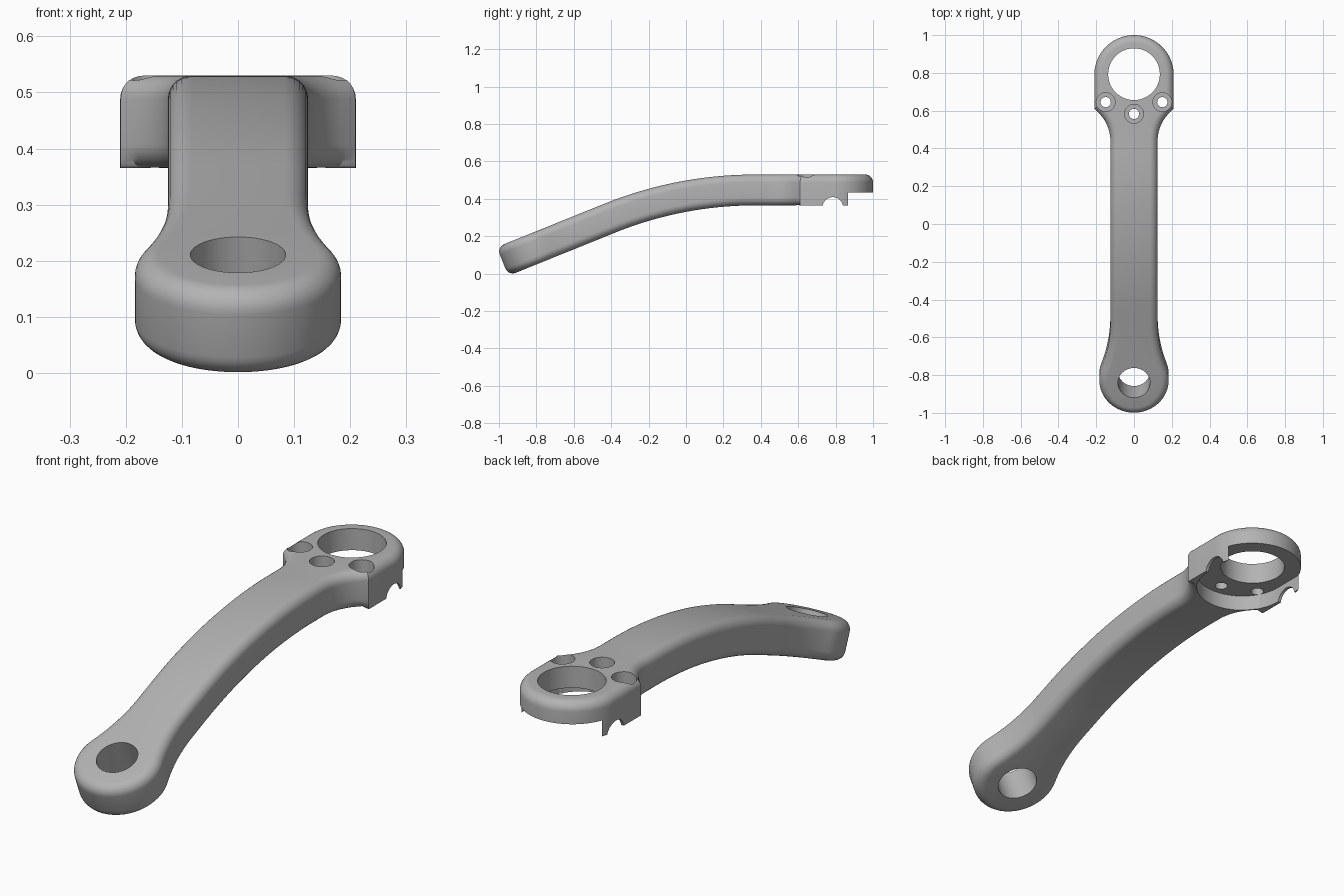
import bpy, bmesh
from math import sin, cos, pi, radians, atan2, asin
from mathutils import Vector, Matrix

cube = bpy.data.objects.get("Cube")
if cube:
    bpy.data.objects.remove(cube, do_unlink=True)

metal = bpy.data.materials.new("grey metal")
metal.use_nodes = True
grey = (0.45, 0.45, 0.45, 1)
metal.diffuse_color = grey
metal.node_tree.nodes["Principled BSDF"].inputs["Base Color"].default_value = grey

HALF, FILLET, MID = 0.0825, 0.042, 0.4475      # half thickness, edge radius, mid height
BEND, BEND_R, BEND_Y = radians(22), 2.08, 0.37  # downward bend of the arm
FRONT_C, FRONT_R = -0.861, 0.184                # front boss
HEAD_C, HEAD_R = 0.79, 0.21                     # rear head
ARM_W, FLARE_S, FLARE_R = 0.125, -0.53, 0.774   # arm half width and front flare


def bend(x, s, h):
    """Map flat slab coordinates onto the bent centre line."""
    a = min(max((BEND_Y - s) / BEND_R, 0), BEND)
    rest = s if s > BEND_Y else min(s - (BEND_Y - BEND_R * BEND), 0)
    y = s if s > BEND_Y else BEND_Y - BEND_R * sin(a) + rest * cos(BEND)
    z = MID - BEND_R * (1 - cos(a)) + (0 if s > BEND_Y else rest * sin(BEND))
    return Vector((x, y - h * sin(a), z + h * cos(a)))


def arc(cx, cy, r, a0, a1, n):
    return [(cx + r * cos(a0 + (a1 - a0) * i / n), cy + r * sin(a0 + (a1 - a0) * i / n))
            for i in range(n + 1)]


def make_object(name, bm):
    bmesh.ops.recalc_face_normals(bm, faces=bm.faces)
    if bm.calc_volume(signed=True) < 0:
        bmesh.ops.reverse_faces(bm, faces=bm.faces)
    mesh = bpy.data.meshes.new(name)
    bm.to_mesh(mesh)
    bm.free()
    mesh.materials.append(metal)
    ob = bpy.data.objects.new(name, mesh)
    bpy.context.scene.collection.objects.link(ob)
    return ob


# Half of the plan outline, front to back
touch = atan2(FLARE_S - FRONT_C, ARM_W + FLARE_R)
side = arc(0, FRONT_C, FRONT_R, -pi / 2 + 0.03, touch, 24)
side += arc(ARM_W + FLARE_R, FLARE_S, FLARE_R, pi + touch, pi, 12)[1:]
side += [(ARM_W, FLARE_S + (0.44 - FLARE_S) * i / 32) for i in range(1, 32)]
side += arc(ARM_W + 0.207, 0.44, 0.207, pi, pi - asin(0.75), 10)
side += [(0.209, 0.61), (HEAD_R, 0.62), (HEAD_R, 0.7)]
side += arc(0, HEAD_C, HEAD_R, 0, pi / 2 - 0.03, 24)
loop = side + [(-x, s) for x, s in reversed(side)]
count = len(loop)

# Rounded slab: stacked rings, inset towards the top and bottom faces
STEPS = 7
angles = [pi / 2 * i / STEPS for i in range(STEPS + 1)]
layers = [(FILLET * (1 - cos(a)), HALF - FILLET * (1 - sin(a))) for a in angles]
layers = [(d, -h) for d, h in reversed(layers)] + layers
bm = bmesh.new()
rings = []
for inset, height in layers:
    ring = []
    for i, (x, s) in enumerate(loop):
        ahead, behind = Vector(loop[(i + 1) % count]), Vector(loop[i - 1])
        t = (ahead - behind).normalized()
        d = 0 if height < 0 and s > 0.6 else inset   # head underside stays sharp
        ring.append(bm.verts.new(bend(x - t.y * d, s + t.x * d, height)))
    rings.append(ring)
for low, high in zip(rings, rings[1:]):
    for i in range(count):
        j = (i + 1) % count
        bm.faces.new((low[i], low[j], high[j], high[i]))
for ring in (rings[0], rings[-1]):
    for i in range(len(side) - 1):
        bm.faces.new((ring[i], ring[i + 1], ring[-i - 2], ring[-i - 1]))
arm = make_object("lever_arm", bm)


def cut(cutter):
    """Subtract the cutter, trying the next solver if one gives no usable cut."""
    mod = arm.modifiers.new("cut", "BOOLEAN")
    mod.operation, mod.object = "DIFFERENCE", cutter
    before = len(arm.data.vertices)
    for solver in ("MANIFOLD", "EXACT", "FLOAT"):
        mod.solver = solver
        evaluated = arm.evaluated_get(bpy.context.evaluated_depsgraph_get())
        result = bpy.data.meshes.new_from_object(evaluated)
        if len(result.vertices) > before / 2 and len(result.vertices) != before:
            arm.data = result
            break
    arm.modifiers.remove(mod)
    bpy.data.objects.remove(cutter, do_unlink=True)


def cut_hole(radius, depth, centre, rotation=Matrix.Identity(4)):
    bm = bmesh.new()
    bmesh.ops.create_cone(bm, cap_ends=True, segments=48, radius1=radius, radius2=radius,
                          depth=depth, matrix=Matrix.Translation(centre) @ rotation)
    cut(make_object("hole_cutter", bm))


def cut_prism(points, bottom, top):
    bm = bmesh.new()
    low, high = [[bm.verts.new((x, y, z)) for x, y in points] for z in (bottom, top)]
    bm.faces.new(low)
    bm.faces.new(high)
    for i in range(len(points)):
        bm.faces.new((low[i - 1], low[i], high[i], high[i - 1]))
    cut(make_object("pocket_cutter", bm))


# Underside pocket, open to the back, and the shortened back rim
FLOOR = 0.435
cut_prism(arc(0, 0.725, 0.196, -pi, 0, 40) + [(0.196, 1.1), (-0.196, 1.1)], 0.3, FLOOR)
cut_prism([(-0.3, 0.88), (0.3, 0.88), (0.3, 1.2), (-0.3, 1.2)], 0.3, FLOOR)

# Round notches through both side walls
cut_hole(0.055, 0.6, (0, 0.785, 0.354), Matrix.Rotation(pi / 2, 4, "Y"))

# Large head bore and tilted front bore
cut_hole(0.137, 1, (0, 0.793, 0.45))
cut_hole(0.085, 0.5, bend(0, FRONT_C, 0), Matrix.Rotation(BEND, 4, "X"))

# Counterbored screw holes
for x, y in ((-0.15, 0.645), (0, 0.583), (0.15, 0.645)):
    cut_hole(0.05, 0.2, (x, y, 0.57))
    cut_hole(0.027, 0.5, (x, y, 0.5))

# Smooth fillets, crisp machined edges
bpy.ops.object.select_all(action="DESELECT")
bpy.context.view_layer.objects.active = arm
arm.select_set(True)
bpy.ops.object.shade_smooth_by_angle(angle=radians(30))
